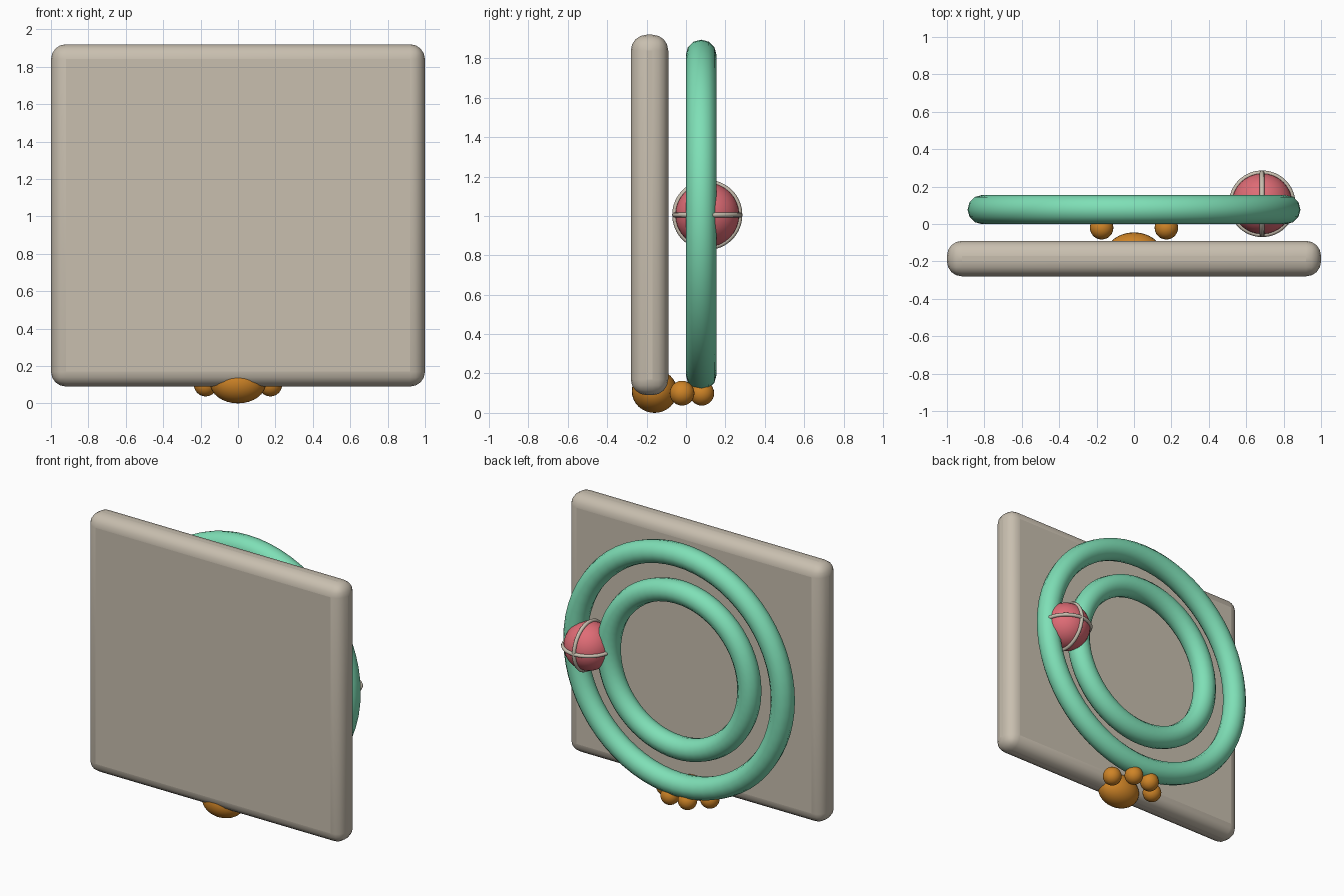
import bpy, math

if "Cube" in bpy.data.objects:
    bpy.data.objects.remove(bpy.data.objects["Cube"])


def material(name, rgb):
    m = bpy.data.materials.new(name)
    m.diffuse_color = (*rgb, 1)
    m.use_nodes = True
    m.node_tree.nodes["Principled BSDF"].inputs["Base Color"].default_value = m.diffuse_color
    return m


STONE = material("warm_grey", (0.58, 0.52, 0.43))
GREEN = material("mint_green", (0.21, 0.74, 0.47))
PINK = material("coral_pink", (0.74, 0.15, 0.18))
ORANGE = material("orange", (0.62, 0.23, 0.02))


def finish(name, mat, angle=60):
    ob = bpy.context.object
    ob.name = name
    ob.data.materials.append(mat)
    bpy.ops.object.shade_smooth_by_angle(angle=math.radians(angle))
    return ob


def ball(name, mat, loc, radii, seg=32, rings=16):
    bpy.ops.mesh.primitive_uv_sphere_add(segments=seg, ring_count=rings, radius=1, location=loc)
    bpy.context.object.scale = radii
    bpy.ops.object.transform_apply(location=False, rotation=False, scale=True)
    return finish(name, mat)


def ring(name, mat, loc, rot, major, minor, minor_seg=12):
    bpy.ops.mesh.primitive_torus_add(
        location=loc, rotation=rot, major_radius=major, minor_radius=minor,
        major_segments=64, minor_segments=minor_seg)
    return finish(name, mat)


Q = math.pi / 2

# Rounded square panel
bpy.ops.mesh.primitive_cube_add(size=1, location=(0, -0.185, 1.005))
bpy.context.object.scale = (2.0, 0.19, 1.83)
bpy.ops.object.transform_apply(location=False, rotation=False, scale=True)
bevel = bpy.context.object.modifiers.new("rounding", "BEVEL")
bevel.width = 0.08
bevel.segments = 4
finish("panel", STONE)

# Two concentric rings behind the panel
ring("outer_ring", GREEN, (0, 0.077, 1.005), (Q, 0, 0), 0.812, 0.078)
ring("inner_ring", GREEN, (0, 0.077, 1.005), (Q, 0, 0), 0.55, 0.078)

# Ball between the rings, with two crossing bands
centre = (0.685, 0.108, 1.005)
ball("ball", PINK, centre, (0.163,) * 3)
ring("flat_band", STONE, centre, (0, 0, 0), 0.165, 0.013, 8)
ring("upright_band", STONE, centre, (0, Q, 0), 0.165, 0.013, 8)

# Paw foot: large pad and four toes
ball("paw_pad", ORANGE, (0, -0.16, 0.11), (0.15, 0.115, 0.11))
for side, label in ((-1, "left"), (1, "right")):
    ball(label + "_outer_toe", ORANGE, (side * 0.173, -0.02, 0.1), (0.063,) * 3, 24, 12)
    ball(label + "_inner_toe", ORANGE, (side * 0.068, 0.08, 0.1), (0.063,) * 3, 24, 12)
